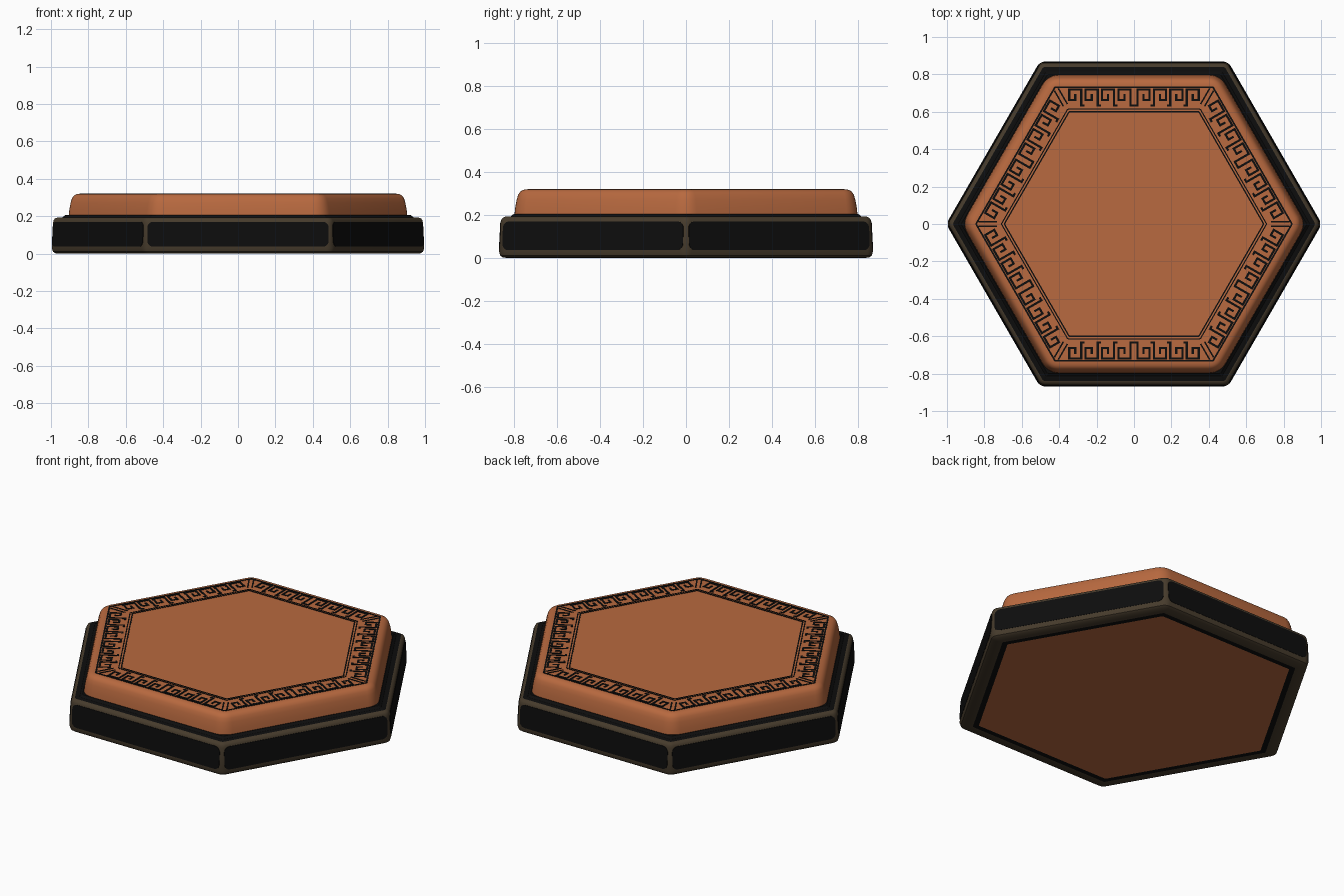
import bpy, bmesh, math
from mathutils import Matrix, Vector

if "Cube" in bpy.data.objects:
    bpy.data.objects.remove(bpy.data.objects["Cube"])


def material(name, rgb):
    m = bpy.data.materials.new(name)
    m.diffuse_color = (*rgb, 1)
    m.use_nodes = True
    m.node_tree.nodes["Principled BSDF"].inputs["Base Color"].default_value = m.diffuse_color
    return m


CLAY = material("terracotta", (0.48, 0.142, 0.05))
BROWN = material("dark_brown", (0.062, 0.044, 0.025))
BLACK = material("black", (0.004, 0.004, 0.004))


def finish(name, bm, mats, angle=35):
    bmesh.ops.recalc_face_normals(bm, faces=bm.faces)
    me = bpy.data.meshes.new(name)
    bm.to_mesh(me)
    bm.free()
    for m in mats:
        me.materials.append(m)
    me.shade_smooth()
    me.set_sharp_from_angle(angle=math.radians(angle))
    ob = bpy.data.objects.new(name, me)
    bpy.context.collection.objects.link(ob)
    return ob


def hex_ring(bm, a, z, r, seg=6):
    """Hexagon of apothem a with corners rounded to radius r."""
    d = (a - r) / math.cos(math.pi / 6)
    vs = []
    for k in range(6):
        c = k * math.pi / 3
        for i in range(seg + 1):
            t = c - math.pi / 6 + math.pi / 3 * i / seg
            vs.append(bm.verts.new((d * math.cos(c) + r * math.cos(t),
                                    d * math.sin(c) + r * math.sin(t), z)))
    return vs


def loft(bm, profile, r0, caps=(None, None), closed=False):
    """Profile rows: apothem, height, material of the band up to the next row."""
    amax = max(p[0] for p in profile)
    rings = [hex_ring(bm, a, z, max(r0 - (amax - a), 0.006)) for a, z, _ in profile]
    n = len(rings[0])
    pairs = list(zip(rings, rings[1:]))
    if closed:
        pairs.append((rings[-1], rings[0]))
    for (p, q), row in zip(pairs, profile):
        for i in range(n):
            j = (i + 1) % n
            bm.faces.new((p[i], p[j], q[j], q[i])).material_index = row[2]
    for ring, m in zip((rings[0], rings[-1]), caps):
        if m is not None:
            bm.faces.new(ring).material_index = m


# Base: dark rim, black ledge on top, black groove and clay plate underneath
bm = bmesh.new()
loft(bm, [(0.77, 0, 2), (0.80, 0, 1), (0.85, 0.002, 1), (0.863, 0.011, 1),
          (0.869, 0.03, 1), (0.862, 0.165, 1), (0.859, 0.178, 1),
          (0.853, 0.187, 1), (0.84, 0.193, 2), (0.815, 0.194, 2),
          (0.80, 0.206, 2), (0.77, 0.206, 2)], 0.05, caps=(0, 2))
finish("base", bm, [CLAY, BROWN, BLACK])

# Black panel on each side of the base
bm = bmesh.new()
HL, Z0, Z1, R = 0.484, 0.037, 0.170, 0.03
outline = []
for cx, cz, start in ((HL - R, Z1 - R, 0), (-HL + R, Z1 - R, 90),
                      (-HL + R, Z0 + R, 180), (HL - R, Z0 + R, 270)):
    for i in range(6):
        t = math.radians(start + 18 * i)
        outline.append((cx + R * math.cos(t), cz + R * math.sin(t)))
for k in range(6):
    rot = Matrix.Rotation(math.radians(30 + 60 * k), 3, 'Z')
    loops = []
    for off in (-0.004, 0.0015):
        loops.append([bm.verts.new(rot @ Vector(
            (0.869 - 0.052 * (z - 0.03) + off, x, z))) for x, z in outline])
    inner, outer = loops
    bm.faces.new(outer)
    for i in range(len(outline)):
        j = (i + 1) % len(outline)
        bm.faces.new((inner[i], inner[j], outer[j], outer[i]))
finish("side_panels", bm, [BLACK])

# Raised clay top with soft shoulder
bm = bmesh.new()
loft(bm, [(0.797, 0.204, 0), (0.794, 0.235, 0), (0.787, 0.272, 0),
          (0.780, 0.295, 0), (0.771, 0.309, 0), (0.758, 0.317, 0),
          (0.742, 0.32, 0), (0.70, 0.32, 0)], 0.10, caps=(0, 0))
finish("clay_top", bm, [CLAY])

# Border lines around the key band
LOW, HIGH = 0.316, 0.322
bm = bmesh.new()
for a, b in ((0.727, 0.736), (0.611, 0.617), (0.597, 0.604)):
    loft(bm, [(a, LOW, 0), (b, LOW, 0), (b, HIGH, 0), (a, HIGH, 0)], 0.012, closed=True)
finish("border_lines", bm, [BLACK])

# Key pattern: one spiral path, repeated and mirrored along each side
bm = bmesh.new()


def stroke(p, q, rot, w=0.0115):
    """Flat bar from p to q in the side's frame (along, apothem)."""
    p, q = Vector(p), Vector(q)
    d = (q - p).normalized() * w / 2
    s = Vector((-d.y, d.x))
    flat = [p - d - s, q + d - s, q + d + s, p - d + s]
    low, top = [[bm.verts.new(rot @ Vector((v.y, v.x, z))) for v in flat]
                for z in (LOW, HIGH)]
    bm.faces.new(top)
    for i in range(4):
        j = (i + 1) % 4
        bm.faces.new((low[i], low[j], top[j], top[i]))


KEY = [(-0.6, 0), (0, 0), (0, 4), (3, 4), (3, 1.4), (1.5, 1.4), (1.5, 2.6)]
UNIT, STEP, BOTTOM = 0.088, 0.0215, 0.633
for k in range(6):
    rot = Matrix.Rotation(math.radians(30 + 60 * k), 3, 'Z')
    for side in (1, -1):
        for u in range(4):
            pts = [(side * (0.018 + u * UNIT + x * STEP), BOTTOM + y * STEP) for x, y in KEY]
            for p, q in zip(pts, pts[1:]):
                stroke(p, q, rot)
        # slanted bars closing the band at the corner
        t = math.tan(math.pi / 6)
        for gap in (0.014,):
            stroke((side * (0.645 * t - gap), 0.645), (side * (0.722 * t - gap), 0.722), rot, 0.008)
finish("key_pattern", bm, [BLACK])
